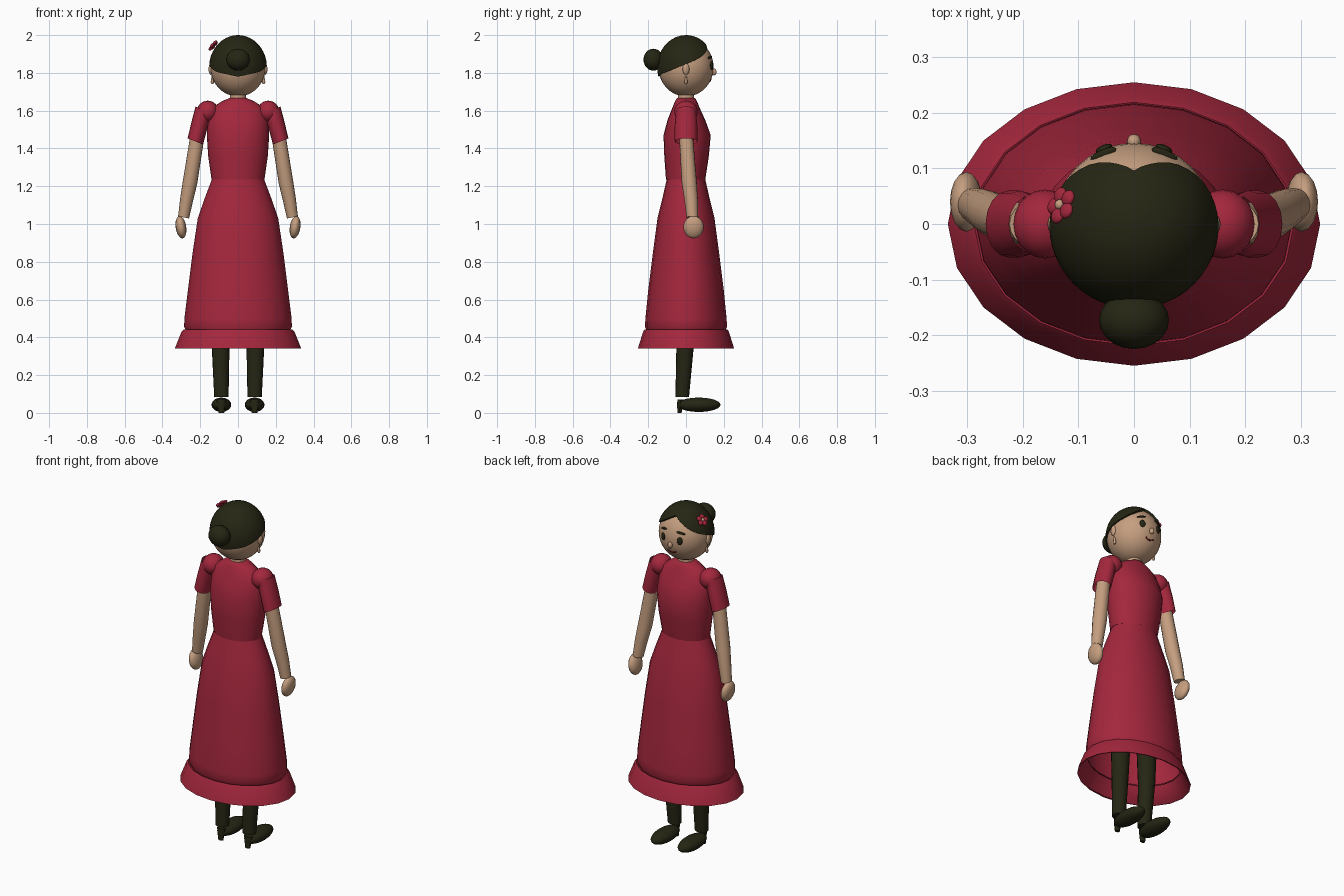
import bpy, bmesh
from math import sin, cos, pi, radians, sqrt
from mathutils import Vector, Matrix

cube = bpy.data.objects.get("Cube")
if cube:
    bpy.data.objects.remove(cube, do_unlink=True)


def material(name, rgb):
    m = bpy.data.materials.new(name)
    m.use_nodes = True
    m.diffuse_color = (*rgb, 1)
    m.node_tree.nodes["Principled BSDF"].inputs["Base Color"].default_value = (*rgb, 1)
    return m


RED = material("dress red", (0.37, 0.02, 0.046))
SKIN = material("warm skin", (0.56, 0.345, 0.215))
DARK = material("dark olive", (0.019, 0.019, 0.007))
LIPS = material("lip red", (0.22, 0.015, 0.02))


def finish(name, bm, mat, angle=40):
    mesh = bpy.data.meshes.new(name)
    bmesh.ops.recalc_face_normals(bm, faces=bm.faces)
    bm.to_mesh(mesh)
    bm.free()
    mesh.materials.append(mat)
    ob = bpy.data.objects.new(name, mesh)
    bpy.context.collection.objects.link(ob)
    bpy.ops.object.select_all(action="DESELECT")
    ob.select_set(True)
    bpy.context.view_layer.objects.active = ob
    bpy.ops.object.shade_smooth_by_angle(angle=radians(angle))
    return ob


def skin_rings(bm, rings, caps):
    for a, b in zip(rings, rings[1:]):
        for i in range(len(a)):
            j = (i + 1) % len(a)
            bm.faces.new((a[i], a[j], b[j], b[i]))
    if caps:
        bm.faces.new(rings[0])
        bm.faces.new(rings[-1])


def loft(name, sections, mat, n=20, caps=True, tilt=0, angle=40):
    """Ellipse sections (cx, cy, z, rx, ry); tilt raises z along x."""
    bm = bmesh.new()
    rings = []
    for cx, cy, z, rx, ry in sections:
        ts = [2 * pi * i / n for i in range(n)]
        rings.append([bm.verts.new((cx + rx * cos(t), cy + ry * sin(t), z + tilt * rx * cos(t)))
                      for t in ts])
    skin_rings(bm, rings, caps)
    return finish(name, bm, mat, angle)


def ball(name, loc, radii, mat, rot=None, u=20, v=12):
    bm = bmesh.new()
    m = Matrix.Translation(loc) @ (rot or Matrix()) @ Matrix.Diagonal((*radii, 1))
    bmesh.ops.create_uvsphere(bm, u_segments=u, v_segments=v, radius=1, matrix=m)
    return finish(name, bm, mat, 60)


HEAD = Vector((0, 0, 1.83))


def face_y(x, z):
    return 0.146 * sqrt(1 - (x / 0.146) ** 2 - ((z - HEAD.z) / 0.155) ** 2)


# Head and neck
ball("head", HEAD, (0.146, 0.146, 0.155), SKIN, u=32, v=20)
loft("neck", [(0, 0, 1.62, 0.045, 0.045), (0, 0, 1.72, 0.042, 0.042)], SKIN)

# Hair cap with a centre-parted hairline (azimuth from the face, elevation)
HAIRLINE = [(0, 51), (15, 43), (37, 29), (60, 17), (90, 6), (130, -8), (180, -17)]


def hairline(az):
    for (a, e), (b, f) in zip(HAIRLINE, HAIRLINE[1:]):
        if az <= b:
            return e + (f - e) * (az - a) / (b - a)


bm = bmesh.new()
rings = []
COLS, ROWS = 48, 12
for r in range(ROWS + 1):
    ring = []
    for c in range(COLS):
        az = 360 * c / COLS
        low = hairline(min(az, 360 - az))
        k = max(0, r - 1) / (ROWS - 1)
        el, a = radians(low + (89 - low) * k), radians(az)
        s = 0.93 if r == 0 else 1
        ring.append(bm.verts.new(HEAD + s * Vector((0.153 * cos(el) * sin(a),
                                                    0.153 * cos(el) * cos(a), 0.17 * sin(el)))))
    rings.append(ring)
skin_rings(bm, rings, False)
bm.faces.new(rings[-1])
finish("hair", bm, DARK, 50)
ball("hair_bun", (0, -0.173, 1.87), (0.063, 0.052, 0.058), DARK)

# Flower on the hair
normal = Vector((-0.72, 0.25, 0.62)).normalized()
turn = normal.to_track_quat("Z", "Y").to_matrix().to_4x4()
centre = Vector((-0.131, 0.034, 1.945))
for i in range(5):
    a = 2 * pi * i / 5
    offset = turn @ Vector((0.02 * cos(a), 0.02 * sin(a), 0))
    ball("flower_petal", centre + offset, (0.015, 0.015, 0.008), RED, turn, 12, 8)
ball("flower_centre", centre + normal * 0.005, (0.009, 0.009, 0.007), SKIN, turn, 12, 8)

# Face
ball("nose", (0, 0.148, 1.805), (0.013, 0.014, 0.018), SKIN, u=12, v=8)
for s in (-1, 1):
    out = Matrix.Rotation(-s * 0.4, 4, "Z")
    ball("eye", (s * 0.054, face_y(0.054, 1.838), 1.838), (0.016, 0.007, 0.022), DARK, out, 14, 10)
    brow = out @ Matrix.Rotation(s * 0.2, 4, "Y")
    ball("eyebrow", (s * 0.055, face_y(0.055, 1.882), 1.882), (0.026, 0.008, 0.006), DARK, brow, 12, 8)

curve = bpy.data.curves.new("mouth", "CURVE")
curve.dimensions = "3D"
curve.bevel_depth = 0.004
curve.bevel_resolution = 2
curve.use_fill_caps = True
line = curve.splines.new("POLY")
line.points.add(6)
for i, p in enumerate(line.points):
    x = (i - 3) * 0.009
    z = 1.757 + 14 * x * x
    p.co = (x, face_y(x, z), z, 1)
curve.materials.append(LIPS)
bpy.context.collection.objects.link(bpy.data.objects.new("mouth", curve))

# Bodice
loft("bodice", [(0, 0, 1.667, 0.045, 0.048), (0, 0, 1.65, 0.085, 0.058), (0, 0, 1.615, 0.14, 0.072),
                (0, 0.002, 1.55, 0.16, 0.1), (0, 0.006, 1.47, 0.165, 0.125),
                (0, 0.003, 1.36, 0.158, 0.118), (0, -0.002, 1.235, 0.14, 0.104)], RED, 24, angle=60)

# Skirt and flared hem, open underneath
loft("skirt", [(0, 0, 1.237, 0.138, 0.102), (0, 0, 1.14, 0.175, 0.124), (0, 0, 1.03, 0.213, 0.151),
               (0, 0, 0.85, 0.24, 0.175), (0, 0, 0.65, 0.265, 0.2), (0, 0, 0.5, 0.284, 0.215),
               (0, 0, 0.455, 0.285, 0.217), (0, 0, 0.435, 0.275, 0.208)], RED, 20, False, angle=60)
loft("skirt_hem", [(0, 0, 0.435, 0.272, 0.205), (0, 0, 0.442, 0.288, 0.219), (0, 0, 0.43, 0.299, 0.227),
                   (0, 0, 0.34, 0.335, 0.255), (0, 0, 0.342, 0.326, 0.246),
                   (0, 0, 0.43, 0.272, 0.205)], RED, 20, False, angle=50)

for s, side in ((-1, "right"), (1, "left")):
    # Ears and drop earrings
    ball(side + "_ear", (s * 0.144, 0, 1.82), (0.012, 0.018, 0.03), SKIN, u=12, v=8)
    loft(side + "_earring", [(s * 0.136, 0, 1.795, 0.003, 0.003), (s * 0.136, 0, 1.768, 0.006, 0.006),
                             (s * 0.136, 0, 1.75, 0.009, 0.009), (s * 0.136, 0, 1.74, 0.004, 0.004)],
         SKIN, 10, angle=60)

    # Puffed sleeve with open cuff
    ball(side + "_shoulder_puff", (s * 0.16, 0, 1.595), (0.058, 0.062, 0.058), RED)
    loft(side + "_sleeve", [(s * 0.182, 0, 1.605, 0.043, 0.052), (s * 0.205, 0, 1.52, 0.042, 0.06),
                            (s * 0.226, 0, 1.437, 0.041, 0.06)], RED, 16, False, s * 0.4)

    # Arm and hand
    loft(side + "_arm", [(s * 0.188, 0, 1.6, 0.036, 0.038), (s * 0.219, 0.002, 1.44, 0.037, 0.037),
                         (s * 0.254, 0.017, 1.22, 0.038, 0.04), (s * 0.272, 0.027, 1.13, 0.034, 0.036),
                         (s * 0.288, 0.034, 1.035, 0.029, 0.031)], SKIN, 16, True, s * 0.2)
    wrist_turn = Matrix.Rotation(s * 0.15, 4, "Y")
    ball(side + "_hand", (s * 0.302, 0.04, 0.983), (0.028, 0.054, 0.06), SKIN, wrist_turn, 16, 10)

    # Leg in dark stocking
    loft(side + "_leg", [(s * 0.085, 0, 0.95, 0.06, 0.06), (s * 0.09, -0.002, 0.6, 0.056, 0.056),
                         (s * 0.092, -0.005, 0.35, 0.047, 0.046),
                         (s * 0.088, -0.02, 0.085, 0.038, 0.036)], DARK, 16)

    # Shoe and heel
    ball(side + "_shoe", (s * 0.088, 0.068, 0.043), (0.052, 0.115, 0.038), DARK)
    loft(side + "_heel", [(s * 0.088, -0.028, 0.07, 0.026, 0.018), (s * 0.088, -0.033, 0.035, 0.02, 0.014),
                          (s * 0.088, -0.034, 0, 0.015, 0.011)], DARK, 12)
